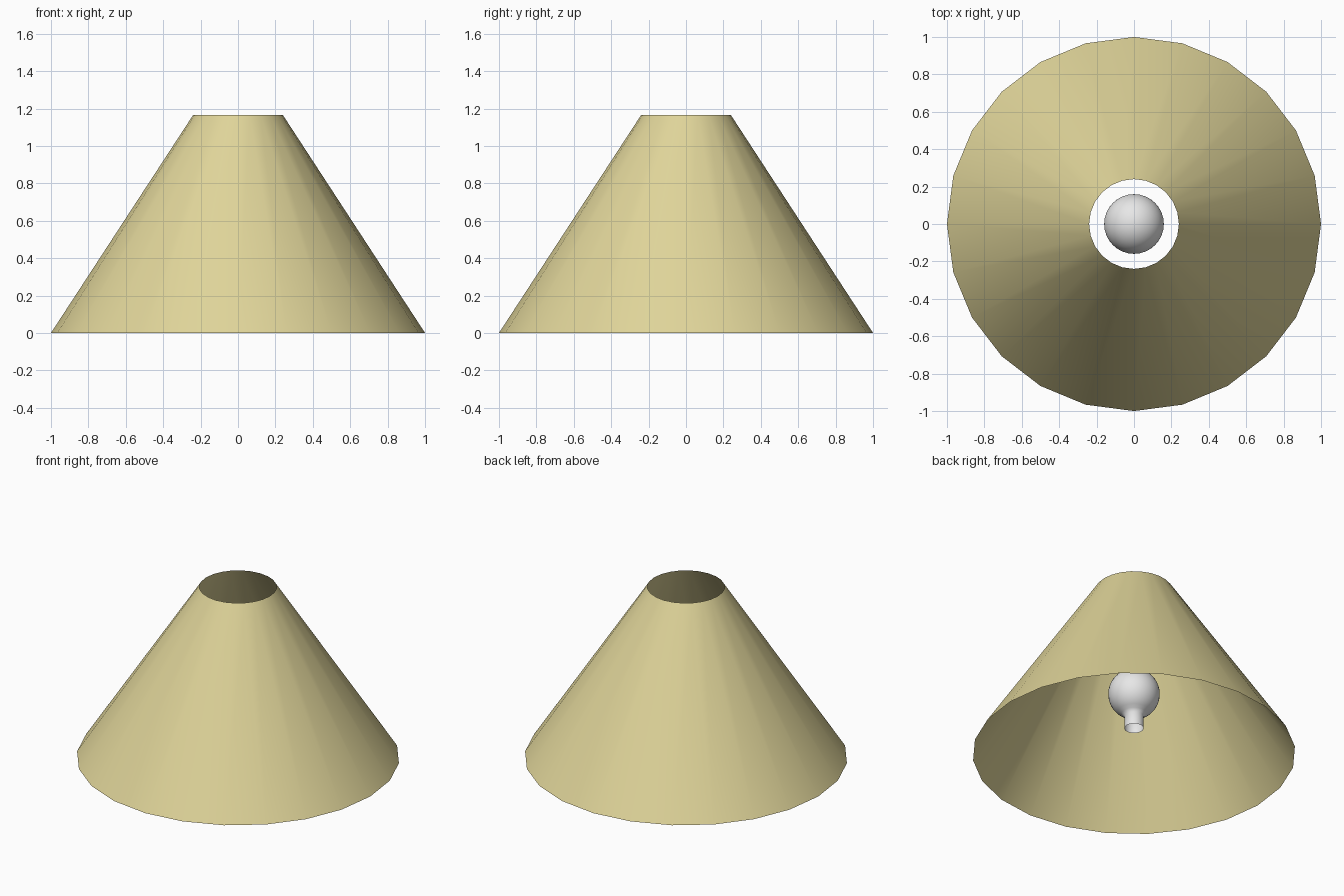
import bpy, bmesh, math

if "Cube" in bpy.data.objects:
    bpy.data.objects.remove(bpy.data.objects["Cube"])


def material(name, rgb):
    m = bpy.data.materials.new(name)
    m.diffuse_color = (*rgb, 1)
    m.use_nodes = True
    m.node_tree.nodes["Principled BSDF"].inputs["Base Color"].default_value = m.diffuse_color
    return m


def lathe(name, profile, sides, mat):
    """Revolve (radius, z) points around z; radius 0 becomes a pole."""
    bm = bmesh.new()
    rings = []
    for r, z in profile:
        n = sides if r > 1e-5 else 1
        rings.append([bm.verts.new((r * math.cos(math.tau * i / sides),
                                    r * math.sin(math.tau * i / sides), z))
                      for i in range(n)])
    for low, high in zip(rings, rings[1:]):
        for i in range(sides):
            j = (i + 1) % sides
            if len(high) == 1:
                bm.faces.new((low[i], low[j], high[0]))
            else:
                bm.faces.new((low[i], low[j], high[j], high[i]))
    for f in bm.faces:
        f.smooth = True
    mesh = bpy.data.meshes.new(name)
    bm.to_mesh(mesh)
    bm.free()
    mesh.materials.append(mat)
    obj = bpy.data.objects.new(name, mesh)
    bpy.context.collection.objects.link(obj)
    return obj


cream = material("cream_fabric", (0.74, 0.66, 0.32))
white = material("bulb_white", (0.8, 0.8, 0.8))

# Thin open shade
lathe("lamp_shade", [(1.0, 0.0), (0.24, 1.165)], 24, cream)

# Round bulb with an open neck pointing down
R, NECK, CENTRE = 0.16, 0.06, 0.425
start = -math.acos(NECK / R) + 0.12
bulb = [(NECK, 0.18), (NECK, 0.265)]
STEPS = 16
for k in range(STEPS + 1):
    a = start + (math.pi / 2 - start) * k / STEPS
    r = 0.0 if k == STEPS else R * math.cos(a)
    bulb.append((r, CENTRE + R * math.sin(a)))
lathe("light_bulb", bulb, 32, white)
